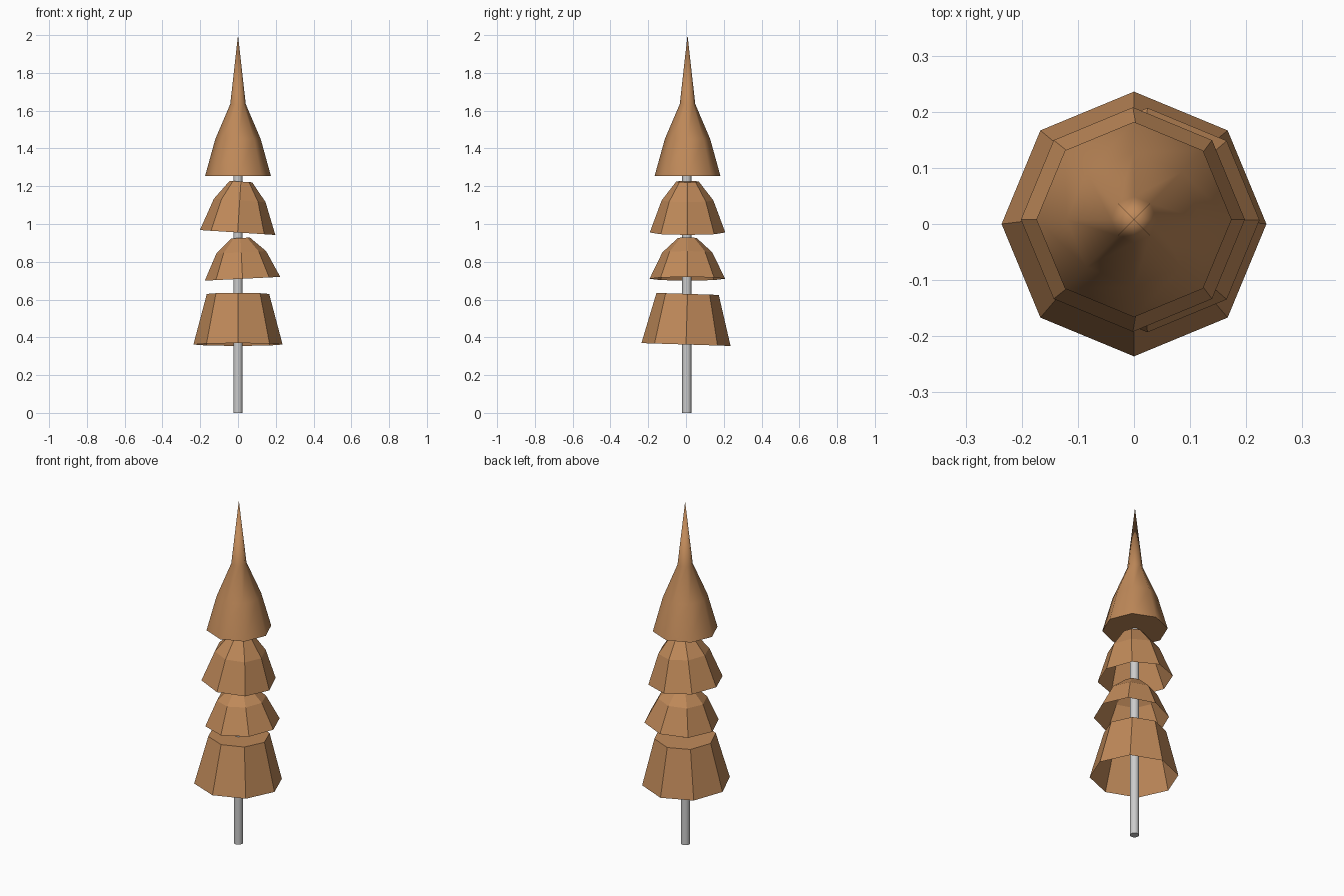
import bpy, bmesh
from math import cos, sin, pi, radians

if "Cube" in bpy.data.objects:
    bpy.data.objects.remove(bpy.data.objects["Cube"])

brown = bpy.data.materials.new("brown")
brown.diffuse_color = (0.52, 0.25, 0.1, 1)
brown.use_nodes = True
brown.node_tree.nodes["Principled BSDF"].inputs["Base Color"].default_value = brown.diffuse_color


def lathe(name, rings, loc, rot=(0, 0, 0), sides=8, cap_bottom=False,
          smooth=None, mat=None):
    """Stack of (radius, z) rings; the top is always closed, radius 0 is a tip."""
    bm = bmesh.new()
    loops = []
    for r, z in rings:
        n = sides if r > 0 else 1
        loops.append([bm.verts.new((r * cos(2 * pi * i / sides),
                                    r * sin(2 * pi * i / sides), z))
                      for i in range(n)])
    for a, b in zip(loops, loops[1:]):
        for i in range(sides):
            j = (i + 1) % sides
            if len(b) == 1:
                bm.faces.new((a[i], a[j], b[0]))
            else:
                bm.faces.new((a[i], a[j], b[j], b[i]))
    if len(loops[-1]) > 1:
        bm.faces.new(loops[-1])
    if cap_bottom:
        bm.faces.new(loops[0][::-1])
    me = bpy.data.meshes.new(name)
    bm.to_mesh(me)
    bm.free()
    ob = bpy.data.objects.new(name, me)
    bpy.context.collection.objects.link(ob)
    ob.location = loc
    ob.rotation_euler = rot
    if mat:
        me.materials.append(mat)
    if smooth:
        bpy.ops.object.select_all(action='DESELECT')
        ob.select_set(True)
        bpy.context.view_layer.objects.active = ob
        bpy.ops.object.shade_smooth_by_angle(angle=radians(smooth))
    return ob


# Trunk pole
lathe("trunk", [(0.024, 0), (0.024, 1.27)], (0, 0.004, 0), sides=16,
      cap_bottom=True, smooth=40)

# Open-bottomed, slightly tilted foliage tiers
lathe("lower_tier", [(0.236, 0), (0.165, 0.268)], (0, 0, 0.362),
      (-0.032, 0, 0), mat=brown)
lathe("second_tier", [(0.2, 0), (0.132, 0.14), (0.05, 0.216)],
      (0.024, 0.007, 0.71), (0, -0.05, 0), mat=brown)
lathe("third_tier", [(0.2, 0), (0.137, 0.17), (0.06, 0.27)],
      (-0.002, 0.008, 0.955), (0, 0.065, 0), mat=brown)

# Smooth pointed top with closed base
lathe("top_spire", [(0.174, 0), (0.12, 0.195), (0.041, 0.38), (0, 0.745)],
      (0, 0.008, 1.255), cap_bottom=True, smooth=60, mat=brown)
